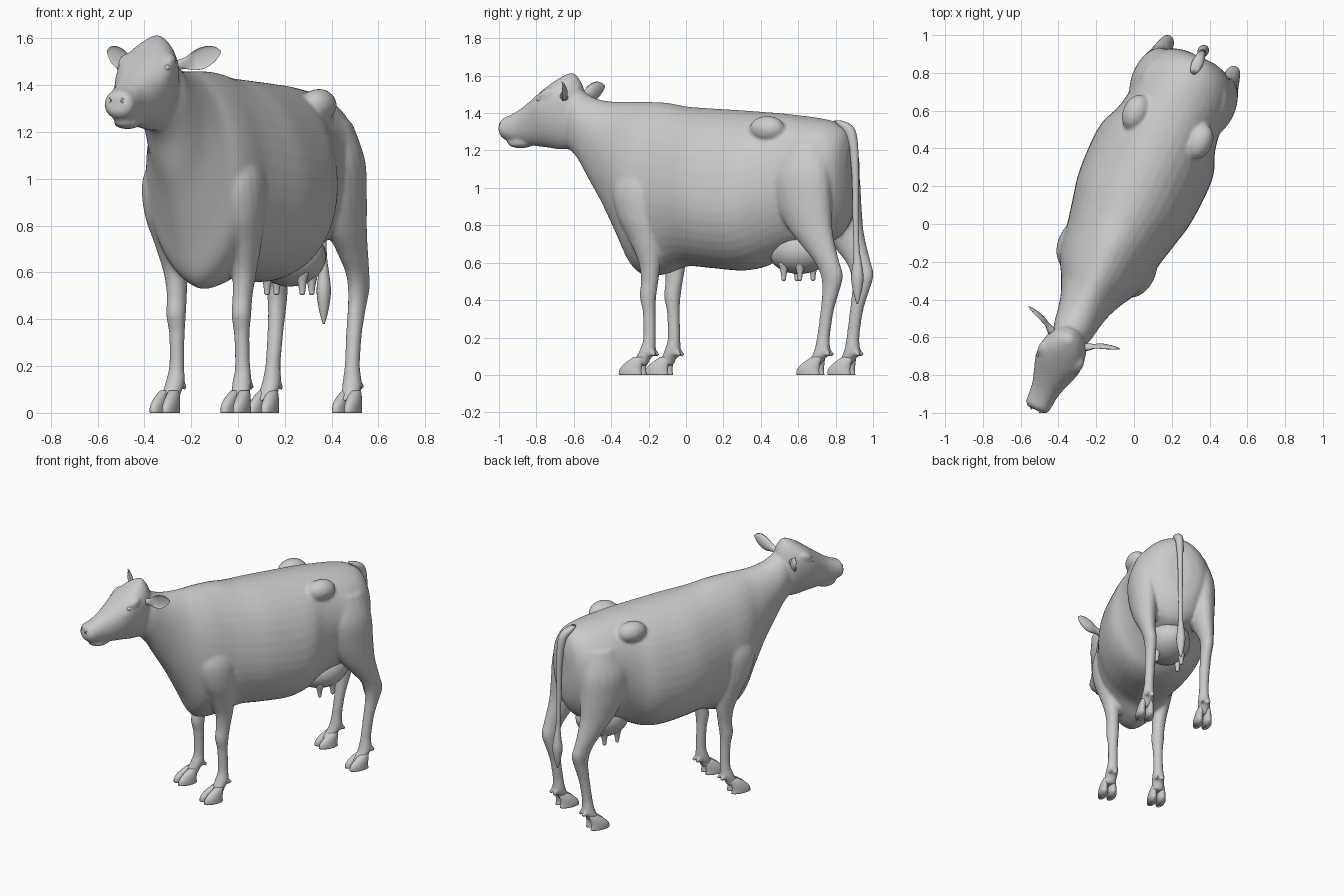
import bpy, bmesh, math
from mathutils import Matrix, Vector

# The animal is modelled along -y, then turned to its final heading
PLACE = Matrix.Rotation(math.radians(-25), 4, 'Z') @ Matrix.Translation((-0.055, 0, 0))


def resample(st, k=5):
    out = []
    for i in range(len(st) - 1):
        p0, p1, p2, p3 = (st[max(0, min(len(st) - 1, i + j))] for j in (-1, 0, 1, 2))
        for s in range(k):
            t = s / k
            out.append([0.5 * (2 * b + (c - a) * t + (2 * a - 5 * b + 4 * c - d) * t * t
                               + (3 * b - a - 3 * c + d) * t ** 3)
                        for a, b, c, d in zip(p0, p1, p2, p3)])
    out.append(list(st[-1]))
    return out


def loft(bm, rings):
    vs = [[bm.verts.new(p) for p in r] for r in rings]
    n = len(vs[0])
    new = []
    for a, b in zip(vs, vs[1:]):
        for i in range(n):
            j = (i + 1) % n
            new.append(bm.faces.new((a[i], a[j], b[j], b[i])))
    new.append(bm.faces.new(vs[0][::-1]))
    new.append(bm.faces.new(vs[-1]))
    bmesh.ops.recalc_face_normals(bm, faces=new)


def spow(v, p):
    return math.copysign(abs(v) ** p, v)


def trunk(bm, st, n=40):
    # upright sections: y, top z, bottom z, widest z, half width, top and bottom taper
    rings = []
    for y, zt, zb, zw, w, at, ab in resample(st):
        r = []
        for i in range(n):
            t = 2 * math.pi * i / n
            c, s = math.cos(t), math.sin(t)
            r.append((w * spow(c, at if s > 0 else ab), y,
                      zw + s * ((zt - zw) if s > 0 else (zw - zb))))
        rings.append(r)
    loft(bm, rings)


def limb(bm, st, side=1, n=20, k=5):
    # level sections: z, y, x, radius y, radius x
    loft(bm, [[(side * (x + rx * math.cos(2 * math.pi * i / n)),
                y + ry * math.sin(2 * math.pi * i / n), z) for i in range(n)]
              for z, y, x, ry, rx in resample(st, k)])


def ball(bm, loc, rad, rot=0.0):
    m = Matrix.Translation(loc) @ Matrix.Rotation(rot, 4, 'X') @ Matrix.Diagonal((*rad, 1))
    bmesh.ops.create_uvsphere(bm, u_segments=20, v_segments=12, radius=1, matrix=m)


def finish(name, bm):
    me = bpy.data.meshes.new(name)
    bm.to_mesh(me)
    bm.free()
    me.shade_smooth()
    ob = bpy.data.objects.new(name, me)
    bpy.context.collection.objects.link(ob)
    ob.matrix_world = PLACE
    return ob


# Body and neck
flesh = bmesh.new()
trunk(flesh, [
    (-.76, 1.50, 1.25, 1.37, .07, 1, 1), (-.66, 1.525, 1.16, 1.36, .105, 1, 1),
    (-.58, 1.485, 1.03, 1.30, .12, 1, 1), (-.50, 1.465, .90, 1.22, .14, 1, 1),
    (-.41, 1.46, .73, 1.10, .18, 1.1, 1.1), (-.33, 1.46, .575, 1.03, .225, 1.1, 1.2),
    (-.25, 1.46, .53, 1.0, .25, 1.1, 1.25), (-.14, 1.455, .54, .98, .268, 1.1, 1.15),
    (-.02, 1.435, .58, .97, .295, 1.05, 1), (.12, 1.425, .572, .95, .325, 1, .95),
    (.30, 1.415, .558, .93, .335, 1, .95), (.42, 1.407, .575, .95, .325, .97, .95),
    (.52, 1.40, .62, 1.0, .285, .9, .95), (.62, 1.39, .66, 1.05, .265, .9, 1),
    (.75, 1.375, .69, 1.08, .26, 1, 1), (.86, 1.35, .73, 1.08, .225, 1, 1),
    (.925, 1.30, .83, 1.08, .16, 1, 1), (.95, 1.22, .95, 1.08, .08, 1, 1)])

# Head with lower jaw
trunk(flesh, [
    (-.64, 1.55, 1.28, 1.42, .06, 1.1, 1), (-.69, 1.615, 1.215, 1.44, .10, 1.3, 1.1),
    (-.76, 1.59, 1.205, 1.46, .122, 1, 1.15), (-.84, 1.535, 1.215, 1.44, .125, .85, 1.15),
    (-.92, 1.475, 1.225, 1.38, .10, .85, 1), (-.99, 1.425, 1.235, 1.34, .078, .85, .9),
    (-1.05, 1.392, 1.25, 1.32, .071, .85, .8), (-1.095, 1.375, 1.262, 1.317, .065, .85, .8),
    (-1.112, 1.35, 1.285, 1.317, .045, .9, .9)])
ball(flesh, (0, -1.0, 1.24), (.055, .075, .028))

# Front and hind legs
FRONT = [(1.16, -.19, .13, .11, .08), (1.0, -.22, .175, .145, .095), (.85, -.215, .18, .125, .088),
         (.72, -.185, .172, .09, .068), (.60, -.165, .162, .06, .05), (.50, -.168, .155, .048, .042),
         (.42, -.178, .154, .045, .042), (.34, -.172, .153, .035, .034), (.20, -.168, .155, .034, .033),
         (.13, -.18, .158, .043, .041), (.085, -.205, .162, .042, .04), (.05, -.225, .165, .045, .042)]
HIND = [(1.24, .74, .14, .13, .09), (1.08, .735, .18, .17, .105), (.92, .755, .19, .16, .095),
        (.78, .80, .195, .125, .075), (.68, .855, .198, .092, .058), (.60, .90, .198, .07, .046),
        (.53, .925, .193, .063, .042), (.45, .917, .188, .048, .037), (.34, .893, .186, .036, .034),
        (.20, .872, .187, .035, .033), (.13, .865, .19, .043, .041), (.085, .84, .194, .042, .04),
        (.05, .81, .195, .045, .042)]
for s in (1, -1):
    limb(flesh, FRONT, s)
    limb(flesh, HIND, s)
    # hip points, brow ridges, dewclaws
    ball(flesh, (s * .185, .54, 1.315), (.07, .10, .07))
    ball(flesh, (s * .10, -.80, 1.50), (.032, .05, .03), .5)
    for x, y in ((.158, -.14), (.19, .905)):
        for d in (-.022, .022):
            ball(flesh, (s * x + d, y, .115), (.014, .024, .017), -.5)

body = finish("body_head_and_legs", flesh)
rm = body.modifiers.new("fuse", 'REMESH')
rm.mode = 'VOXEL'
rm.voxel_size = .011
rm.use_smooth_shade = True
sm = body.modifiers.new("soften", 'SMOOTH')
sm.factor = .5
sm.iterations = 6

# Cloven hooves
hoof = bmesh.new()
for s in (1, -1):
    for x, y in ((.167, -.262), (.196, .800)):
        for d in (-.029, .029):
            limb(hoof, [(0, y, x + d, .068, .029), (.03, y, x + d, .064, .029),
                        (.065, y + .02, x + d * .9, .050, .026),
                        (.095, y + .045, x + d * .7, .030, .020)], s, 20, 3)
finish("hooves", hoof)

# Cupped ears
ears = bmesh.new()
for s in (1, -1):
    rings = []
    for x, y, z, ry, rz in resample([
            (.09, -.70, 1.485, .02, .02), (.13, -.69, 1.495, .025, .026),
            (.17, -.675, 1.508, .03, .044), (.21, -.66, 1.52, .026, .047),
            (.245, -.645, 1.533, .016, .032), (.268, -.632, 1.542, .004, .006)]):
        cup = max(0, min(1, (x - .11) / .05))
        r = []
        for i in range(20):
            t = 2 * math.pi * i / 20
            c = math.cos(t)
            yy = c if c > 0 else c * (1 - 1.45 * cup)
            r.append((s * x, y + ry * yy, z + rz * math.sin(t)))
        rings.append(r)
    loft(ears, rings)
finish("ears", ears)

# Eyes
eyes = bmesh.new()
for s in (1, -1):
    ball(eyes, (s * .108, -.835, 1.475), (.016, .021, .014), .3)
finish("eyes", eyes)

# Nostril rims
nose = bmesh.new()
for s in (1, -1):
    rings = []
    for i in range(17):
        a = 2 * math.pi * i / 16
        rings.append([Vector((s * (.038 + .014 * math.cos(a)) + .004 * math.cos(b) * math.cos(a),
                              -1.103 + .012 * math.cos(a) + .004 * math.sin(b),
                              1.335 + (.010 + .004 * math.cos(b)) * math.sin(a)))
                      for b in (k * math.pi / 4 for k in range(8))])
    loft(nose, rings)
finish("nostrils", nose)

# Tail with tuft
tail = bmesh.new()
limb(tail, [(1.36, .87, 0, .02, .02), (1.335, .91, 0, .04, .03), (1.27, .952, 0, .03, .025),
            (1.1, .972, 0, .02, .018), (.85, .975, 0, .016, .015), (.68, .98, 0, .016, .015),
            (.60, .985, 0, .024, .022), (.52, .985, 0, .034, .030), (.44, .985, 0, .022, .020),
            (.38, .985, 0, .004, .004)], 1, 16)
finish("tail", tail)

# Udder with teats
udder = bmesh.new()
ball(udder, (0, .655, .665), (.145, .18, .125), .1)
for s in (1, -1):
    for y in (.59, .685):
        limb(udder, [(.60, y, .08, .032, .032), (.56, y, .082, .02, .02),
                     (.525, y, .083, .013, .013), (.51, y, .083, .012, .012),
                     (.503, y, .083, .005, .005)], s, 14, 3)
finish("udder", udder)
